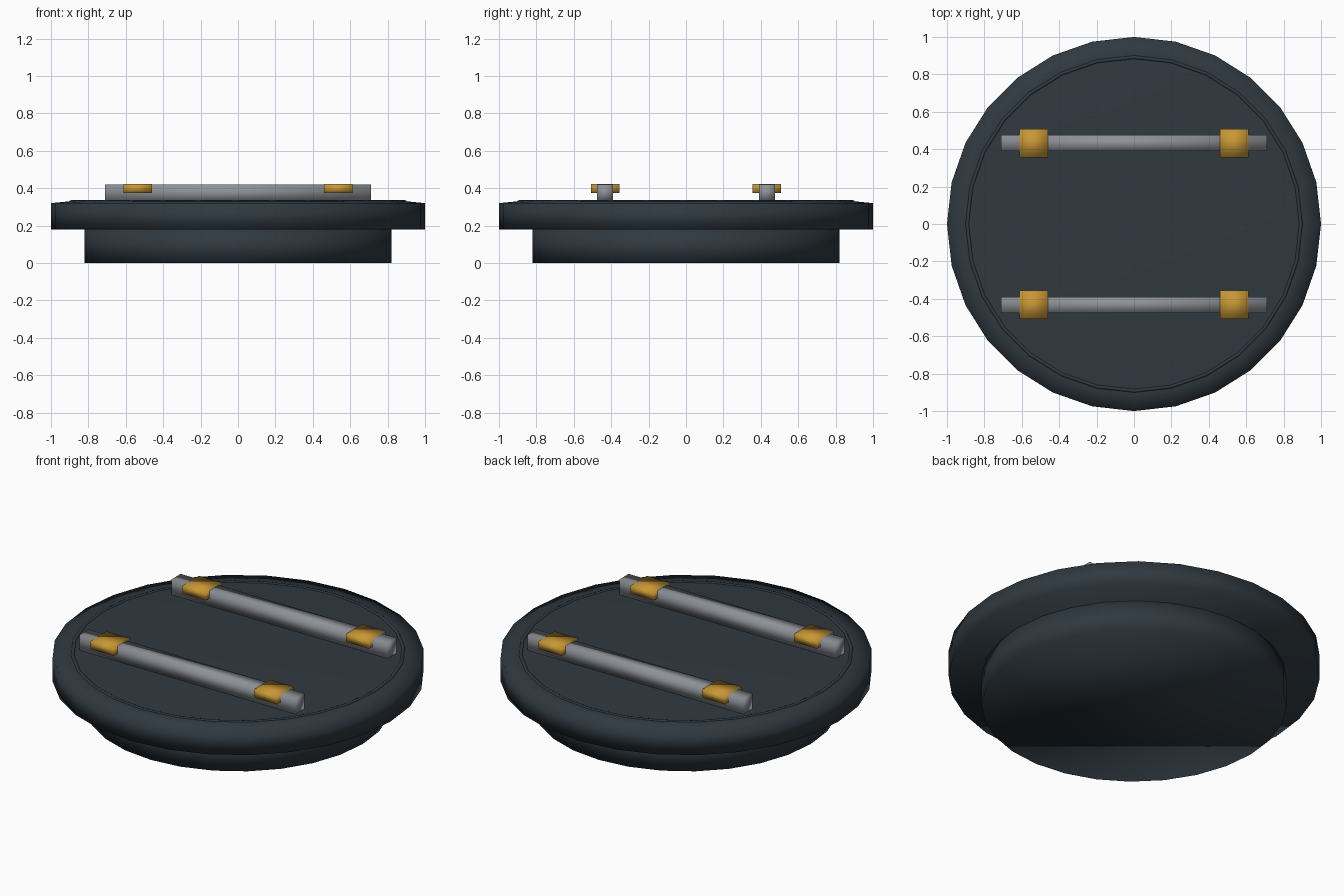
import bpy, bmesh, math

if "Cube" in bpy.data.objects:
    bpy.data.objects.remove(bpy.data.objects["Cube"])

SIDES = 28


def material(name, rgb):
    m = bpy.data.materials.new(name)
    m.diffuse_color = (*rgb, 1)
    m.use_nodes = True
    m.node_tree.nodes["Principled BSDF"].inputs["Base Color"].default_value = m.diffuse_color
    return m


SLATE = material("dark slate", (0.029, 0.041, 0.052))
STEEL = material("grey metal", (0.27, 0.29, 0.315))
GOLD = material("gold", (0.58, 0.31, 0.035))


def finish(bm, name, mat):
    bmesh.ops.recalc_face_normals(bm, faces=bm.faces)
    me = bpy.data.meshes.new(name)
    bm.to_mesh(me)
    bm.free()
    me.materials.append(mat)
    for p in me.polygons:
        p.use_smooth = True
    ob = bpy.data.objects.new(name, me)
    bpy.context.collection.objects.link(ob)
    return ob


def ring_of_points(bm, r, z):
    return [bm.verts.new((r * math.cos(2 * math.pi * i / SIDES),
                          r * math.sin(2 * math.pi * i / SIDES), z))
            for i in range(SIDES)]


def bridge(bm, a, b):
    n = len(a)
    for i in range(n):
        j = (i + 1) % n
        bm.faces.new((a[i], a[j], b[j], b[i]))


def disc(name, profile, mat):
    """Capped solid from (radius, height) pairs, bottom to top."""
    bm = bmesh.new()
    rings = [ring_of_points(bm, r, z) for r, z in profile]
    for a, b in zip(rings, rings[1:]):
        bridge(bm, a, b)
    bm.faces.new(rings[0])
    bm.faces.new(rings[-1])
    return finish(bm, name, mat)


def hoop(name, major, minor, z, mat, steps=8):
    bm = bmesh.new()
    rings = []
    for k in range(steps):
        t = 2 * math.pi * k / steps
        rings.append(ring_of_points(bm, major + minor * math.cos(t),
                                    z + minor * math.sin(t)))
    for k in range(steps):
        bridge(bm, rings[k], rings[(k + 1) % steps])
    return finish(bm, name, mat)


def box(name, centre, size, mat):
    bm = bmesh.new()
    bmesh.ops.create_cube(bm, size=1)
    for v in bm.verts:
        v.co = [v.co[i] * size[i] + centre[i] for i in range(3)]
    return finish(bm, name, mat)


# Round base, wider plate and the thin raised rim on its top
disc("base", [(0.82, 0.0), (0.82, 0.178)], SLATE)
disc("plate", [(1.0, 0.18), (1.0, 0.32), (0.9, 0.33)], SLATE)
hoop("rim_ring", 0.892, 0.011, 0.325, SLATE)

# Two rails, each held by a pair of gold clamps
for y, side in ((-0.432, "front"), (0.432, "back")):
    box(side + "_rail", (0, y, 0.375), (1.42, 0.086, 0.09), STEEL)
    for x, end in ((-0.537, "left"), (0.537, "right")):
        box(f"{side}_{end}_clamp", (x, y, 0.398), (0.152, 0.152, 0.048), GOLD)
